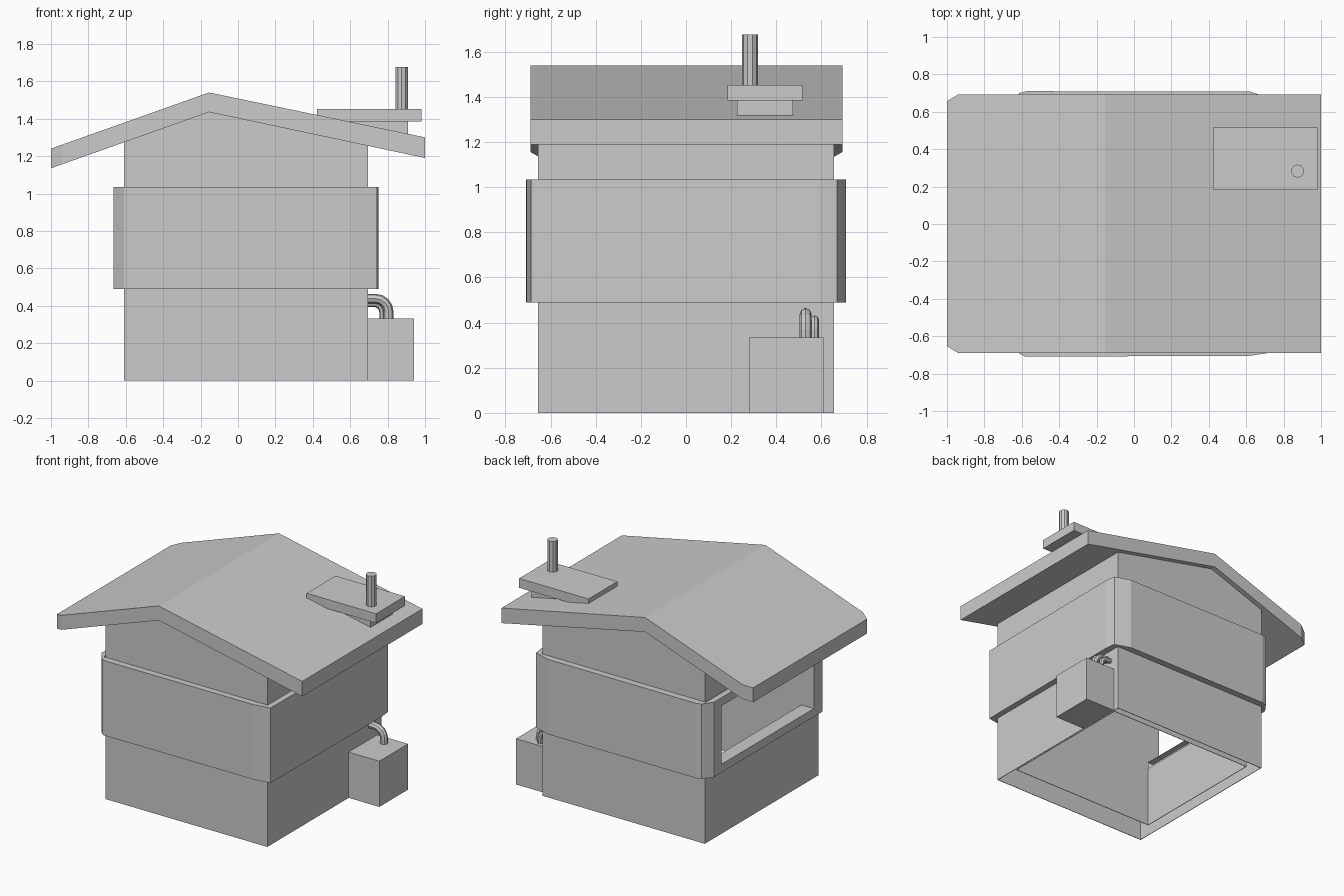
import bpy, bmesh, math
from mathutils import Vector

if "Cube" in bpy.data.objects:
    bpy.data.objects.remove(bpy.data.objects["Cube"])


def prism(name, pts, lo, hi, axis):
    """Extrude a 2D outline along z (points are x,y) or y (points are x,z)."""
    bm = bmesh.new()
    place = (lambda p, t: (p[0], p[1], t)) if axis == 'z' else (lambda p, t: (p[0], t, p[1]))
    face = bm.faces.new([bm.verts.new(place(p, lo)) for p in pts])
    ext = bmesh.ops.extrude_face_region(bm, geom=[face])
    verts = [g for g in ext['geom'] if isinstance(g, bmesh.types.BMVert)]
    shift = (0, 0, hi - lo) if axis == 'z' else (0, hi - lo, 0)
    bmesh.ops.translate(bm, verts=verts, vec=shift)
    bmesh.ops.recalc_face_normals(bm, faces=bm.faces)
    mesh = bpy.data.meshes.new(name)
    bm.to_mesh(mesh)
    bm.free()
    ob = bpy.data.objects.new(name, mesh)
    bpy.context.collection.objects.link(ob)
    return ob


def box(name, x0, x1, y0, y1, z0, z1):
    return prism(name, [(x0, y0), (x1, y0), (x1, y1), (x0, y1)], z0, z1, 'z')


def cut(ob, *bounds):
    """Subtract a box from an object and discard the cutter."""
    cutter = box("cutter", *bounds)
    cutter.hide_render = True
    mod = ob.modifiers.new("cut", 'BOOLEAN')
    mod.operation, mod.solver, mod.object = 'DIFFERENCE', 'EXACT', cutter
    bpy.context.view_layer.objects.active = ob
    bpy.ops.object.modifier_apply(modifier=mod.name)
    bpy.data.objects.remove(cutter)


window = (-0.8, -0.50, -0.52, 0.54, 0.55, 0.975)

# Thin outer walls with gabled top, open underneath
walls = prism("walls", [(-0.61, 0), (0.695, 0), (0.695, 1.265), (-0.155, 1.445),
                        (-0.61, 1.284)], -0.655, 0.655, 'y')
cut(walls, -0.606, 0.691, -0.651, 0.651, -0.5, 2)
cut(walls, -0.8, -0.50, -0.52, 0.54, 0.545, 0.975)

# Inner lining, flush with the window jambs and stopping just above the ground
lining = box("inner_lining", -0.569, 0.634, -0.524, 0.544, 0.045, 1.19)
cut(lining, -0.565, 0.63, -0.52, 0.54, -0.5, 2)
cut(lining, -0.8, -0.50, -0.52, 0.54, 0.50, 0.975)

# Protruding band with softened corners and a window on the left side
band_plan = [(-0.585, -0.708), (0.61, -0.706), (0.742, -0.686),
             (0.75, 0.59), (0.74, 0.668), (0.62, 0.708), (-0.575, 0.71),
             (-0.613, 0.70), (-0.665, 0.63), (-0.665, -0.62), (-0.61, -0.695)]
band = prism("window_band", band_plan, 0.49, 1.035, 'z')
cut(band, -0.62, 0.70, -0.66, 0.66, 0, 2)
cut(band, *window)

# Thin window frame faces joining band and lining
box("window_sill", -0.664, -0.565, -0.52, 0.54, 0.546, 0.55)
box("window_lintel", -0.664, -0.565, -0.52, 0.54, 0.975, 0.979)
for side, y in (("front", -0.524), ("back", 0.54)):
    box("window_jamb_" + side, -0.664, -0.565, y, y + 0.004, 0.55, 0.975)

# Gable roof slab, its two left corners chamfered
roof = prism("roof", [(-1, 1.135), (-0.155, 1.435), (1, 1.19), (1, 1.30),
                      (-0.155, 1.54), (-1, 1.24)], -0.69, 0.693, 'y')
bm = bmesh.new()
bm.from_mesh(roof.data)
for y, s in ((-0.69, -1), (0.693, 1)):
    bmesh.ops.bisect_plane(bm, geom=bm.verts[:] + bm.edges[:] + bm.faces[:],
                           plane_co=Vector((-1, y - s * 0.037, 1.2)),
                           plane_no=Vector((-0.037, s * 0.06, 0)), clear_outer=True)
    bmesh.ops.holes_fill(bm, edges=[e for e in bm.edges if e.is_boundary])
bmesh.ops.recalc_face_normals(bm, faces=bm.faces)
bm.to_mesh(roof.data)
bm.free()

# Chimney base plates and flue
box("chimney_base", 0.58, 0.91, 0.225, 0.475, 1.318, 1.388)
box("chimney_plate", 0.423, 0.982, 0.185, 0.517, 1.385, 1.453)
bpy.ops.mesh.primitive_cylinder_add(vertices=10, radius=0.035, depth=0.24,
                                    location=(0.875, 0.283, 1.556))
bpy.context.object.name = "chimney_flue"

# Outdoor utility box
box("utility_box", 0.695, 0.942, 0.28, 0.61, 0, 0.333)


# Two bent pipes from wall to utility box
def pipe(name, y, z, x, bend, radius):
    curve = bpy.data.curves.new(name, 'CURVE')
    curve.dimensions = '3D'
    pts = [(0.68, y, z)]
    for i in range(5):
        a = math.radians(90 - 22.5 * i)
        pts.append((x - bend + bend * math.cos(a), y, z - bend + bend * math.sin(a)))
    pts.append((x, y, 0.32))
    sp = curve.splines.new('POLY')
    sp.points.add(len(pts) - 1)
    for p, co in zip(sp.points, pts):
        p.co = (*co, 1)
        p.radius = 1
    sp.use_smooth = False
    curve.bevel_depth = radius
    curve.bevel_resolution = 2
    ob = bpy.data.objects.new(name, curve)
    bpy.context.collection.objects.link(ob)


pipe("large_pipe", 0.53, 0.438, 0.805, 0.07, 0.026)
pipe("small_pipe", 0.57, 0.413, 0.775, 0.05, 0.019)
